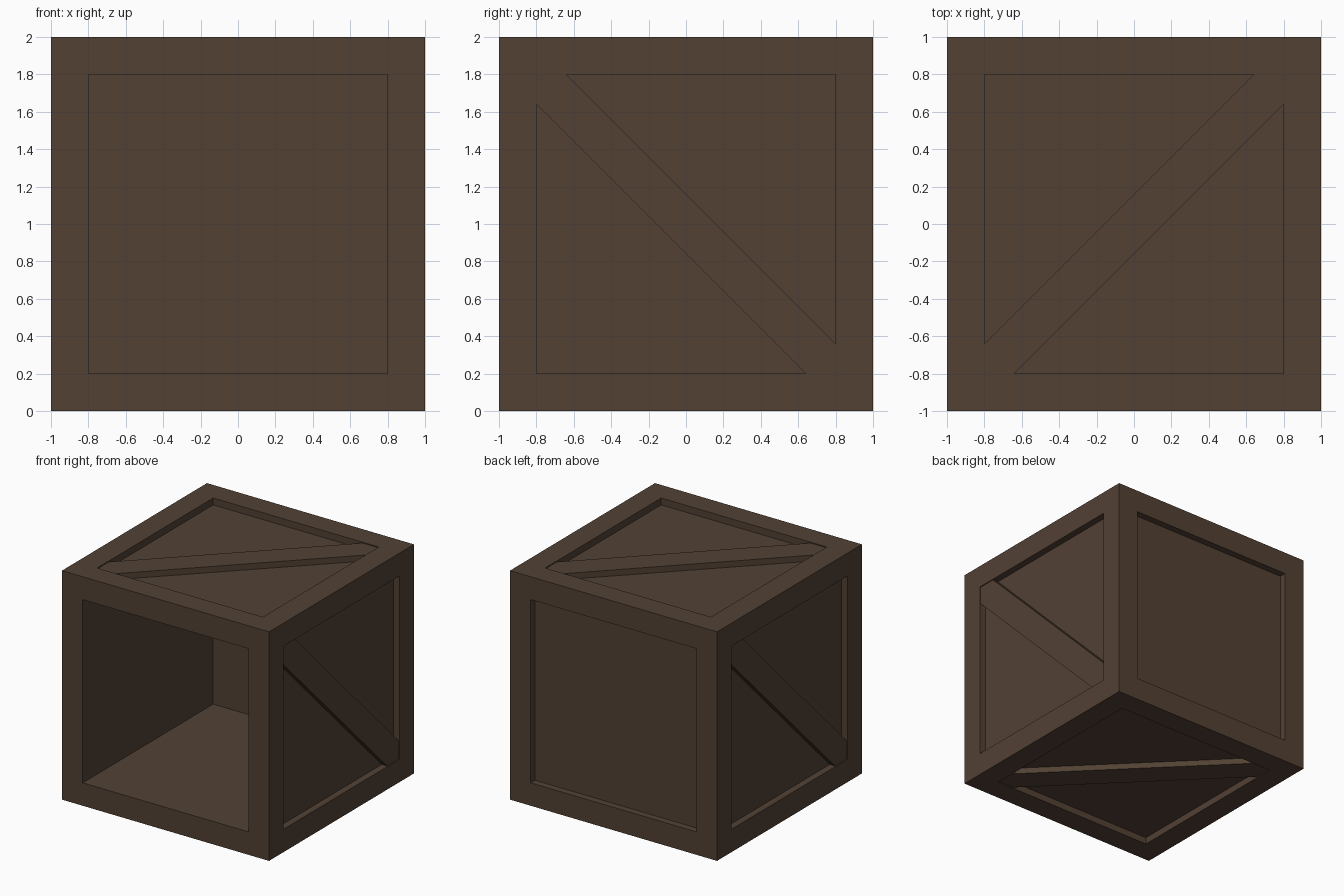
import bpy, bmesh
from mathutils import Vector

if "Cube" in bpy.data.objects:
    bpy.data.objects.remove(bpy.data.objects["Cube"])

BORDER, RECESS, GAP = 0.2, 0.06, 0.008   # frame width, panel recess, brace set-back
INNER, CUT = 0.8, 0.64                   # panel half size, brace corner cut

wood = bpy.data.materials.new("dark brown wood")
wood.diffuse_color = (0.0844, 0.0529, 0.0343, 1)
wood.use_nodes = True
wood.node_tree.nodes["Principled BSDF"].inputs["Base Color"].default_value = wood.diffuse_color


def finish(bm, name):
    bmesh.ops.recalc_face_normals(bm, faces=bm.faces)
    mesh = bpy.data.meshes.new(name)
    bm.to_mesh(mesh)
    bm.free()
    mesh.materials.append(wood)
    bpy.context.collection.objects.link(bpy.data.objects.new(name, mesh))


# Crate body: cube with a framed, recessed panel per side; the front is a deep opening
bm = bmesh.new()
bmesh.ops.create_cube(bm, size=2)
bmesh.ops.translate(bm, verts=bm.verts, vec=(0, 0, 1))
bm.normal_update()
panels = list(bm.faces)
bmesh.ops.inset_individual(bm, faces=panels, thickness=BORDER, use_even_offset=True)
bm.normal_update()
for f in panels:
    n = Vector(f.normal)
    depth = 1.8 if n.y < -0.5 else RECESS
    new = bmesh.ops.extrude_discrete_faces(bm, faces=[f])["faces"][0]
    bmesh.ops.translate(bm, verts=new.verts, vec=-n * depth)
finish(bm, "crate_body")

# Diagonal braces: a six-sided plank placed on four sides
outline = [(-INNER, -INNER), (-CUT, -INNER), (INNER, CUT),
           (INNER, INNER), (CUT, INNER), (-INNER, -CUT)]


def brace(name, place):
    bm = bmesh.new()
    low = [bm.verts.new(place(u, v, 1 - RECESS)) for u, v in outline]
    top = [bm.verts.new(place(u, v, 1 - GAP)) for u, v in outline]
    bm.faces.new(low)
    bm.faces.new(top)
    for i in range(6):
        j = (i + 1) % 6
        bm.faces.new((low[i], low[j], top[j], top[i]))
    finish(bm, name)


brace("top_brace", lambda u, v, w: (u, v, 1 + w))
brace("bottom_brace", lambda u, v, w: (u, -v, 1 - w))
brace("right_brace", lambda u, v, w: (w, u, 1 - v))
brace("left_brace", lambda u, v, w: (-w, -u, 1 - v))
